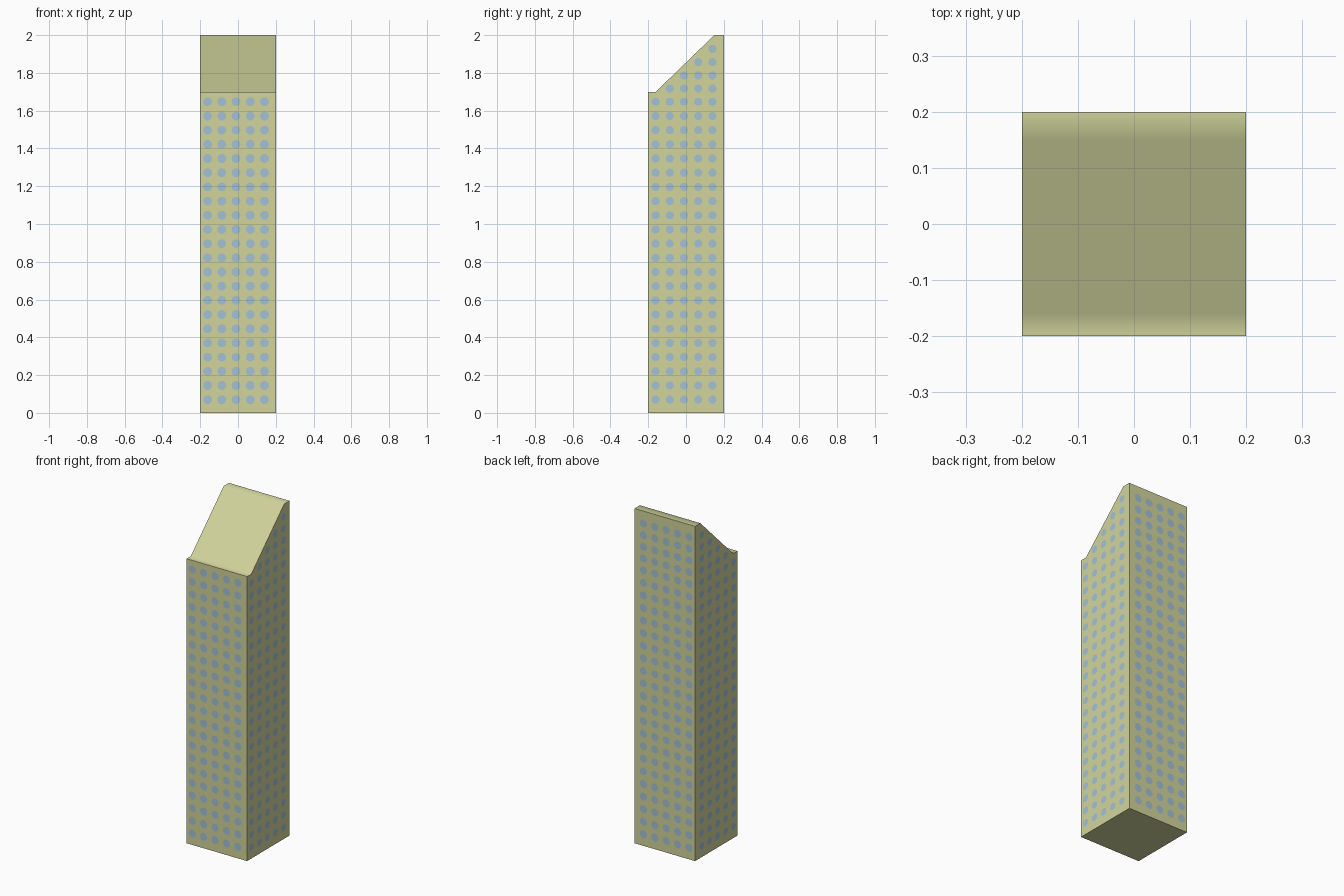
import bpy, bmesh, math
from mathutils import Vector

if "Cube" in bpy.data.objects:
    bpy.data.objects.remove(bpy.data.objects["Cube"])


def material(name, rgb):
    m = bpy.data.materials.new(name)
    m.diffuse_color = (*rgb, 1)
    m.use_nodes = True
    m.node_tree.nodes["Principled BSDF"].inputs["Base Color"].default_value = m.diffuse_color
    return m


def make_object(name, bm, mat):
    me = bpy.data.meshes.new(name)
    bm.normal_update()
    bm.to_mesh(me)
    bm.free()
    me.materials.append(mat)
    ob = bpy.data.objects.new(name, me)
    bpy.context.collection.objects.link(ob)
    return ob


wall = material("pale_olive", (0.645, 0.665, 0.335))
glass = material("window_blue", (0.37, 0.54, 0.66))

H = 0.2
SLOPE = ((-0.16, 1.7), (0.15, 2.0))

# Tower: side profile with slanted roof, extruded across x
profile = [(-H, 0), (H, 0), (H, 2.0), SLOPE[1], SLOPE[0], (-H, 1.7)]
bm = bmesh.new()
face = bm.faces.new([bm.verts.new((-H, y, z)) for y, z in profile])
ext = bmesh.ops.extrude_face_region(bm, geom=[face])
bmesh.ops.translate(bm, vec=(2 * H, 0, 0),
                    verts=[v for v in ext["geom"] if isinstance(v, bmesh.types.BMVert)])
bmesh.ops.recalc_face_normals(bm, faces=bm.faces)
tower = make_object("tower", bm, wall)
bpy.context.view_layer.objects.active = tower
tower.select_set(True)
bpy.ops.object.shade_smooth_by_angle(angle=math.radians(60))


def roof_height(y):
    (y0, z0), (y1, z1) = SLOPE
    t = min(max((y - y0) / (y1 - y0), 0), 1)
    return z0 + t * (z1 - z0)


# Round windows: flat discs just proud of each wall
columns = [-0.161 + 0.0753 * i for i in range(5)]
rows = [0.07 + 0.0751 * i for i in range(22)] + [1.717 + 0.07 * i for i in range(4)]


def windows(name, normal, along, radius):
    n, a = Vector(normal), Vector(along)
    up = Vector((0, 0, 1))
    bm = bmesh.new()
    for c in columns:
        for z in rows:
            y = c if a.y else n.y * H
            if z + 0.03 > roof_height(y):
                continue
            centre = n * (H + 0.002) + a * c + up * z
            ring = []
            for k in range(10):
                t = 2 * math.pi * k / 10
                ring.append(bm.verts.new(centre + radius * (a * math.cos(t) + up * math.sin(t))))
            f = bm.faces.new(ring)
            f.normal_update()
            if f.normal.dot(n) < 0:
                f.normal_flip()
    make_object(name, bm, glass)


windows("front_windows", (0, -1, 0), (1, 0, 0), 0.024)
windows("back_windows", (0, 1, 0), (1, 0, 0), 0.024)
windows("right_windows", (1, 0, 0), (0, 1, 0), 0.022)
windows("left_windows", (-1, 0, 0), (0, 1, 0), 0.022)
